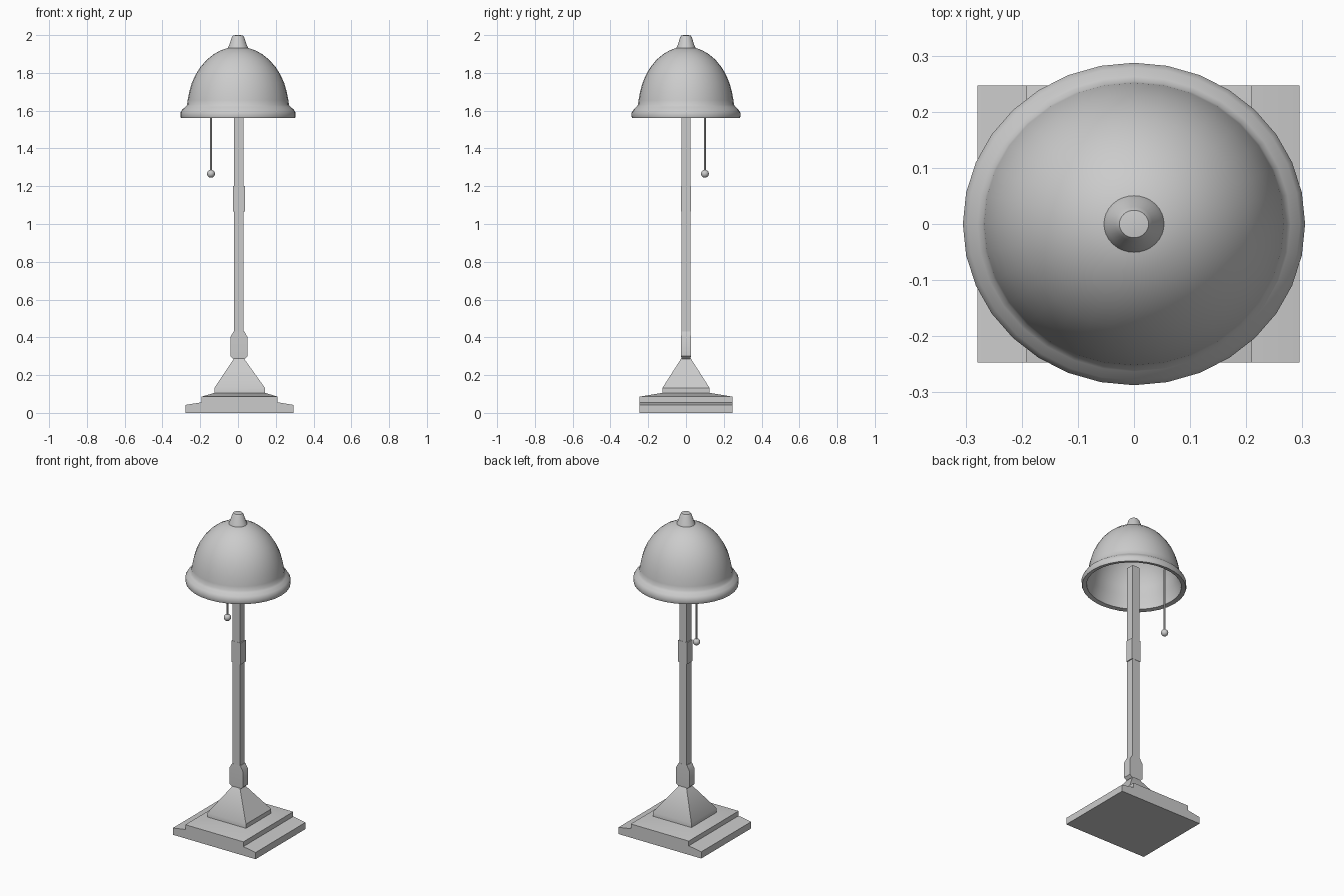
import bpy, bmesh, math

if "Cube" in bpy.data.objects:
    bpy.data.objects.remove(bpy.data.objects["Cube"])


def finish(name, bm, angle=35):
    bmesh.ops.recalc_face_normals(bm, faces=bm.faces)
    mesh = bpy.data.meshes.new(name)
    bm.to_mesh(mesh)
    bm.free()
    ob = bpy.data.objects.new(name, mesh)
    bpy.context.collection.objects.link(ob)
    bpy.ops.object.select_all(action='DESELECT')
    ob.select_set(True)
    bpy.context.view_layer.objects.active = ob
    bpy.ops.object.shade_smooth_by_angle(angle=math.radians(angle))
    return ob


def skin(bm, rings, closed=False):
    """Bridge successive vertex rings; cap both ends or close into a loop."""
    n = len(rings[0])
    pairs = list(zip(rings, rings[1:]))
    if closed:
        pairs.append((rings[-1], rings[0]))
    for a, b in pairs:
        for i in range(n):
            j = (i + 1) % n
            bm.faces.new((a[i], a[j], b[j], b[i]))
    if not closed:
        bm.faces.new(rings[0][::-1])
        bm.faces.new(rings[-1])


def rect_loft(name, sections):
    """Stack rectangles given as (centre x, half x, half y, z)."""
    bm = bmesh.new()
    corners = ((-1, -1), (1, -1), (1, 1), (-1, 1))
    skin(bm, [[bm.verts.new((cx + sx * hx, sy * hy, z)) for sx, sy in corners]
              for cx, hx, hy, z in sections])
    return finish(name, bm)


def lathe(name, profile, sides=32, squash=1.0, at=(0, 0), closed=False):
    """Turn an (r, z) profile about a vertical axis."""
    bm = bmesh.new()
    turn = [2 * math.pi * i / sides for i in range(sides)]
    skin(bm, [[bm.verts.new((at[0] + r * math.cos(t),
                             at[1] + r * squash * math.sin(t), z))
               for t in turn] for r, z in profile], closed)
    return finish(name, bm, 40)


# Base: low plinth, raised tier and pyramid foot
rect_loft("base_plinth", [(.008, .287, .247, 0), (.008, .287, .247, .042),
                          (.009, .202, .247, .056)])
rect_loft("base_tier", [(.009, .201, .247, .05), (.009, .201, .247, .086),
                        (.009, .134, .125, .106)])
rect_loft("base_pyramid", [(.009, .134, .125, .10), (.009, .134, .125, .132),
                           (.005, .025, .024, .29)])

# Square pole and its two collars
rect_loft("pole", [(.005, .025, .024, .27), (.005, .025, .024, 1.68)])
rect_loft("lower_collar", [(.005, .030, .0245, .285), (.005, .046, .0255, .30),
                           (.005, .046, .0255, .40), (.005, .029, .0245, .43)])
rect_loft("middle_collar", [(.005, .031, .0255, 1.065), (.005, .031, .0255, 1.20)])

# Shade: flared rim, domed outside and thin inner shell
outer = [(.302, 1.56), (.305, 1.567), (.305, 1.59), (.296, 1.605), (.279, 1.62),
         (.270, 1.63), (.267, 1.655), (.258, 1.70), (.245, 1.745), (.225, 1.79),
         (.200, 1.83), (.165, 1.87), (.127, 1.90), (.09, 1.92), (.055, 1.932),
         (.01, 1.938)]
inner = [(.01, 1.926), (.085, 1.908), (.155, 1.861), (.19, 1.822), (.215, 1.784),
         (.235, 1.74), (.248, 1.695), (.258, 1.64), (.272, 1.60), (.276, 1.565)]
lathe("shade", outer + inner, squash=.942, closed=True)

# Finial on top of the shade
lathe("finial", [(.055, 1.925), (.053, 1.935), (.047, 1.945), (.033, 1.988),
                 (.026, 1.998), (.012, 2.0)], squash=.942)

# Pull cord with ball
cord = (-.143, .10)
lathe("pull_cord", [(.006, 1.27), (.006, 1.68)], sides=8, at=cord)
ball = [(.021 * math.sin(a), 1.266 - .021 * math.cos(a))
        for a in (math.pi * (i + .1) / 10.2 for i in range(11))]
lathe("pull_ball", ball, sides=16, at=cord)
